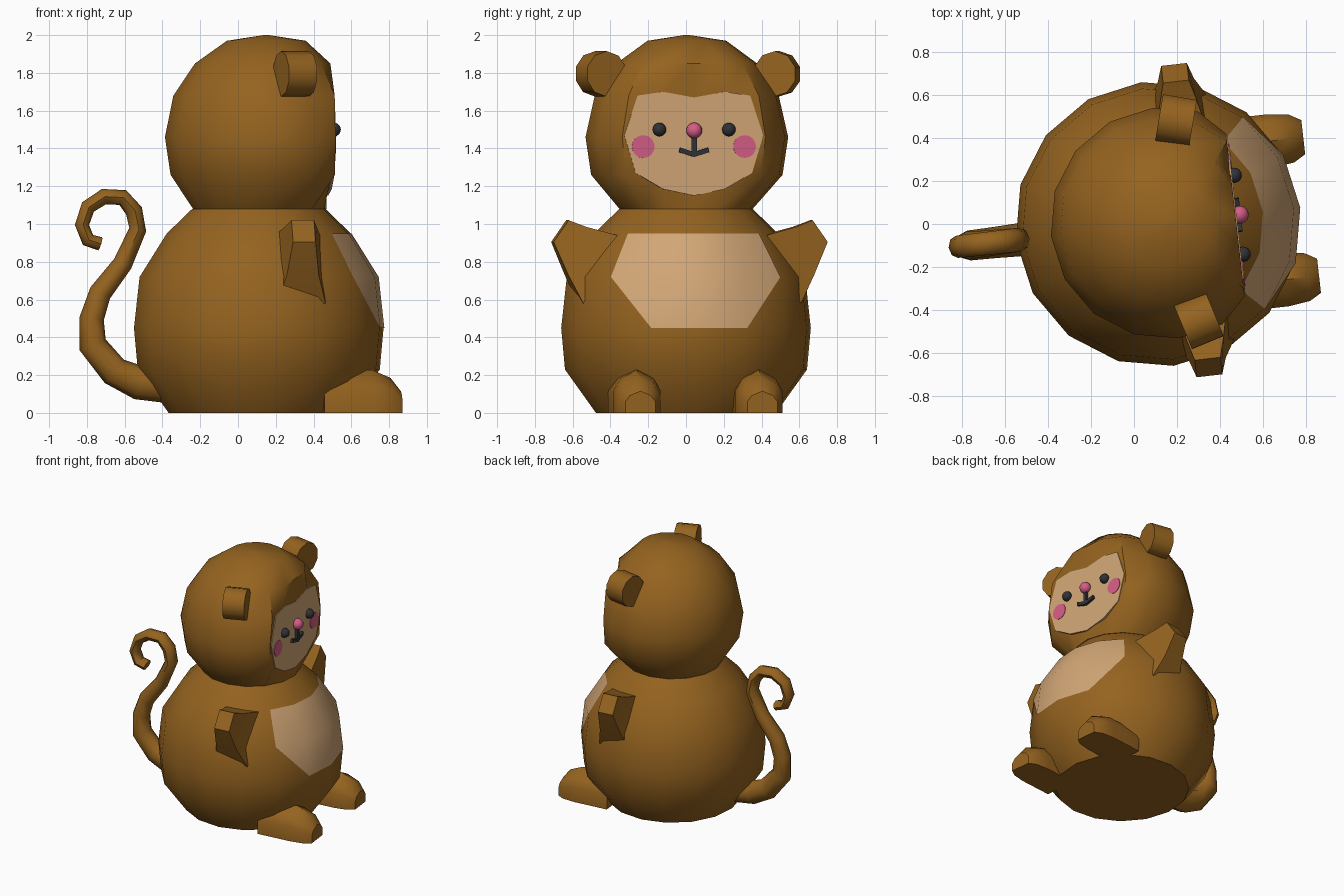
import bpy, bmesh
from math import sin, cos, pi, radians
from mathutils import Matrix, Vector

if "Cube" in bpy.data.objects:
    bpy.data.objects.remove(bpy.data.objects["Cube"])

# The toy faces +x, turned a few degrees about its own axis
PLACE = Matrix.Translation((0.11, 0, 0)) @ Matrix.Rotation(radians(6.5), 4, 'Z')


def material(name, rgb):
    m = bpy.data.materials.new(name)
    m.diffuse_color = (*rgb, 1)
    m.use_nodes = True
    m.node_tree.nodes["Principled BSDF"].inputs["Base Color"].default_value = m.diffuse_color
    return m


BROWN = material("brown_fur", (0.30, 0.125, 0.014))
TAN = material("tan_fur", (0.64, 0.38, 0.18))
PINK = material("pink", (0.66, 0.11, 0.24))
DARK = material("dark", (0.03, 0.032, 0.036))


def finish(name, bm, mat, angle=40, recalc=True):
    if recalc:
        bmesh.ops.recalc_face_normals(bm, faces=bm.faces)
    bm.transform(PLACE)
    me = bpy.data.meshes.new(name)
    bm.to_mesh(me)
    bm.free()
    me.materials.append(mat)
    ob = bpy.data.objects.new(name, me)
    bpy.context.collection.objects.link(ob)
    bpy.ops.object.select_all(action='DESELECT')
    bpy.context.view_layer.objects.active = ob
    ob.select_set(True)
    bpy.ops.object.shade_smooth_by_angle(angle=radians(angle))
    return ob


def loft(name, rings, mat, angle=40):
    """Skin a list of equal-length closed rings and cap both ends."""
    bm = bmesh.new()
    vs = [[bm.verts.new(p) for p in r] for r in rings]
    n = len(rings[0])
    for a, b in zip(vs, vs[1:]):
        for i in range(n):
            j = (i + 1) % n
            bm.faces.new((a[i], a[j], b[j], b[i]))
    bm.faces.new(vs[0])
    bm.faces.new(vs[-1])
    return finish(name, bm, mat, angle)


def circle(cx, r, z, n=16, front=9):
    return [(min(cx + r * cos(2 * pi * i / n), front), r * sin(2 * pi * i / n), z)
            for i in range(n)]


def slab(name, outline, x0, x1, mat):
    """Flat (y, z) outline extruded along x."""
    return loft(name, [[(x, y, z) for y, z in outline] for x in (x0, x1)], mat, 20)


def ball(name, x, y, z, r, mat):
    bm = bmesh.new()
    bmesh.ops.create_uvsphere(bm, u_segments=14, v_segments=10, radius=r,
                              matrix=Matrix.Translation((x, y, z)))
    finish(name, bm, mat)


# Body
BODY = [(0.0, 0.48), (0.23, 0.645), (0.45, 0.665), (0.72, 0.635), (0.95, 0.49), (1.08, 0.355)]
loft("body", [circle(0, r, z) for z, r in BODY], BROWN)

# Belly patch lying on the upper front of the body
bm = bmesh.new()
rows = []
for (z, r), span in zip(BODY[2:5], (1, 2, 2)):
    rows.append({k: bm.verts.new(((r + 0.004) * cos(k * pi / 8), (r + 0.004) * sin(k * pi / 8), z))
                 for k in range(-span, span + 1)})
low, mid, top = rows
for k in range(-2, 2):
    bm.faces.new((mid[k], mid[k + 1], top[k + 1], top[k]))
for k in (-1, 0):
    bm.faces.new((low[k], low[k + 1], mid[k + 1], mid[k]))
bm.faces.new((low[-1], mid[-1], mid[-2]))
bm.faces.new((low[1], mid[2], mid[1]))
finish("belly_patch", bm, TAN, recalc=False)

# Head with a flattened front
HEAD = [(1.08, 0.005, 0.355), (1.26, 0.04, 0.51), (1.46, 0.04, 0.54), (1.68, 0.035, 0.49),
        (1.85, 0.035, 0.375), (1.97, 0.04, 0.21), (2.0, 0.04, 0.015)]
loft("head", [circle(c, r, z, front=0.365) for z, c, r in HEAD], BROWN)

# Face patch
half = [(0.165, 1.70), (0.30, 1.68), (0.37, 1.47), (0.31, 1.27), (0.165, 1.185)]
face = [(0, 1.67)] + half + [(0, 1.15)] + [(-y, z) for y, z in reversed(half)]
slab("face_patch", face, 0.355, 0.37, TAN)

# Nose and mouth
ball("nose", 0.385, 0, 1.495, 0.042, PINK)
m = [(0.014, 1.46), (0.014, 1.385), (0.075, 1.405), (0.08, 1.38)]
mouth = m + [(0, 1.355)] + [(-y, z) for y, z in reversed(m)]
slab("mouth", mouth, 0.36, 0.39, DARK)

# Paired parts
for s, side in ((1, "left"), (-1, "right")):
    ball(side + "_eye", 0.38, s * 0.185, 1.50, 0.036, DARK)

    slab(side + "_cheek", [(s * 0.27 + 0.06 * cos(a * pi / 12), 1.41 + 0.06 * sin(a * pi / 12))
                           for a in range(24)], 0.362, 0.374, PINK)

    # Ear: short drum, its outer edge turned forward
    turn = Matrix.Translation((0.14, s * 0.47, 1.795)) @ Matrix.Rotation(-s * radians(16), 4, 'Z')
    loft(side + "_ear", [[turn @ Vector((x, 0.115 * cos(i * pi / 5 + 0.3), 0.12 * sin(i * pi / 5 + 0.3)))
                          for i in range(10)] for x in (-0.08, 0.08)], BROWN)

    # Arm: tapered stub, each section given by lower and upper (y, z) and half width
    sections = [((0.58, 0.58), (0.36, 0.93), 0.13), ((0.655, 0.73), (0.56, 0.985), 0.085),
                ((0.73, 0.905), (0.65, 1.02), 0.06)]
    loft(side + "_arm", [[(0.16 + w, s * a[0], a[1]), (0.16 - w, s * a[0], a[1]),
                          (0.16 - w, s * b[0], b[1]), (0.16 + w, s * b[0], b[1])]
                         for a, b, w in sections], BROWN, 30)

    # Foot: arched sections rounding off at the toe (x, half width, height)
    arch = [(-1, 0), (-1, 0.52), (-0.7, 0.8), (0, 1), (0.7, 0.8), (1, 0.52), (1, 0)]
    foot = [(0.30, 0.125, 0.23), (0.565, 0.125, 0.228), (0.665, 0.112, 0.185), (0.72, 0.08, 0.115)]
    loft(side + "_foot", [[(x, s * (0.325 + u * w), v * h) for u, v in arch]
                          for x, w, h in foot], BROWN)

# Tail: curled tube along an xz path (x, z, in-plane radius)
PATH = [(-0.40, 0.15, 0.095), (-0.53, 0.16, 0.09), (-0.66, 0.22, 0.08), (-0.775, 0.36, 0.075),
        (-0.78, 0.50, 0.065), (-0.735, 0.635, 0.06), (-0.615, 0.79, 0.052), (-0.535, 0.97, 0.046),
        (-0.555, 1.07, 0.046), (-0.615, 1.14, 0.043), (-0.715, 1.145, 0.042), (-0.80, 1.09, 0.04),
        (-0.832, 0.995, 0.038), (-0.80, 0.915, 0.038), (-0.735, 0.895, 0.036)]
rings = []
for i, (x, z, r) in enumerate(PATH):
    a, b = PATH[max(i - 1, 0)], PATH[min(i + 1, len(PATH) - 1)]
    t = Vector((b[0] - a[0], 0, b[1] - a[1])).normalized()
    n = Vector((-t.z, 0, t.x))
    rings.append([Vector((x - 0.11, 0, z)) + n * r * cos(k * pi / 4)
                  + Vector((0, (r + 0.065) / 2 * sin(k * pi / 4), 0)) for k in range(8)])
loft("tail", rings, BROWN, 50)
